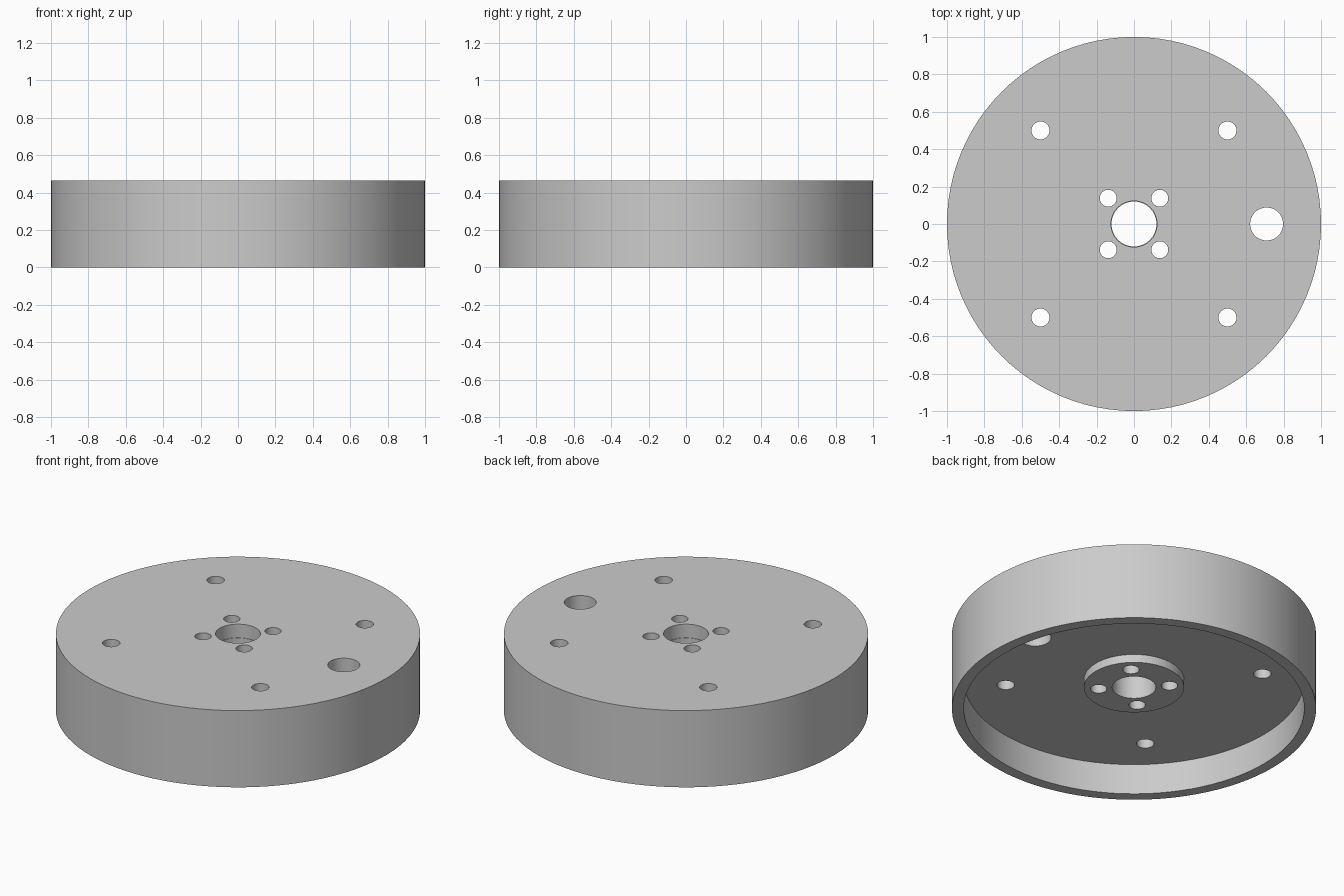
import bpy, bmesh, math
from mathutils import Matrix

if "Cube" in bpy.data.objects:
    bpy.data.objects.remove(bpy.data.objects["Cube"])

SEGMENTS = 96
HEIGHT = 0.465
PLATE_Z = 0.185   # underside of the thick plate
BOSS_Z = 0.135    # underside of the central boss

# Single grey material
grey = bpy.data.materials.new("light_grey")
grey.use_nodes = True
grey.diffuse_color = (0.6, 0.6, 0.6, 1)
grey.node_tree.nodes["Principled BSDF"].inputs["Base Color"].default_value = (0.6, 0.6, 0.6, 1)


def make_object(name, bm):
    bmesh.ops.recalc_face_normals(bm, faces=bm.faces)
    mesh = bpy.data.meshes.new(name)
    bm.to_mesh(mesh)
    bm.free()
    mesh.materials.append(grey)
    obj = bpy.data.objects.new(name, mesh)
    bpy.context.collection.objects.link(obj)
    return obj


def lathe(name, profile):
    """Revolve a closed (radius, z) profile about the z axis."""
    bm = bmesh.new()
    verts = [bm.verts.new((r, 0, z)) for r, z in profile]
    edges = [bm.edges.new((a, b)) for a, b in zip(verts, verts[1:] + verts[:1])]
    bmesh.ops.spin(bm, geom=verts + edges, cent=(0, 0, 0), axis=(0, 0, 1),
                   angle=2 * math.pi, steps=SEGMENTS, use_duplicate=False)
    bmesh.ops.remove_doubles(bm, verts=bm.verts, dist=0.0005)
    return make_object(name, bm)


# Dished wheel: outer rim, recessed underside, central boss and bore
body = lathe("wheel_body", [
    (0.123, HEIGHT), (1.0, HEIGHT), (1.0, 0), (0.935, 0), (0.935, PLATE_Z),
    (0.275, PLATE_Z), (0.275, BOSS_Z), (0.12, BOSS_Z), (0.12, 0.383), (0.123, 0.383),
])

# Hole positions: outer bolt holes, boss bolt holes and one large offset hole
holes = [(0.709, 0, 0.088)]
for sx in (-1, 1):
    for sy in (-1, 1):
        holes.append((0.5 * sx, 0.5 * sy, 0.048))
        holes.append((0.138 * sx, 0.138 * sy, 0.045))

bm = bmesh.new()
for x, y, radius in holes:
    bmesh.ops.create_cone(bm, cap_ends=True, segments=48, radius1=radius, radius2=radius,
                          depth=1, matrix=Matrix.Translation((x, y, HEIGHT / 2)))
cutter = make_object("hole_cutter", bm)
cutter.hide_render = True

# Drill the holes
drill = body.modifiers.new("drill_holes", "BOOLEAN")
drill.operation = "DIFFERENCE"
drill.solver = "EXACT"
drill.object = cutter
bpy.context.view_layer.objects.active = body
body.select_set(True)
bpy.ops.object.modifier_apply(modifier=drill.name)
bpy.data.objects.remove(cutter)

# Smooth walls, crisp rims
bpy.ops.object.shade_smooth_by_angle(angle=math.radians(30))
